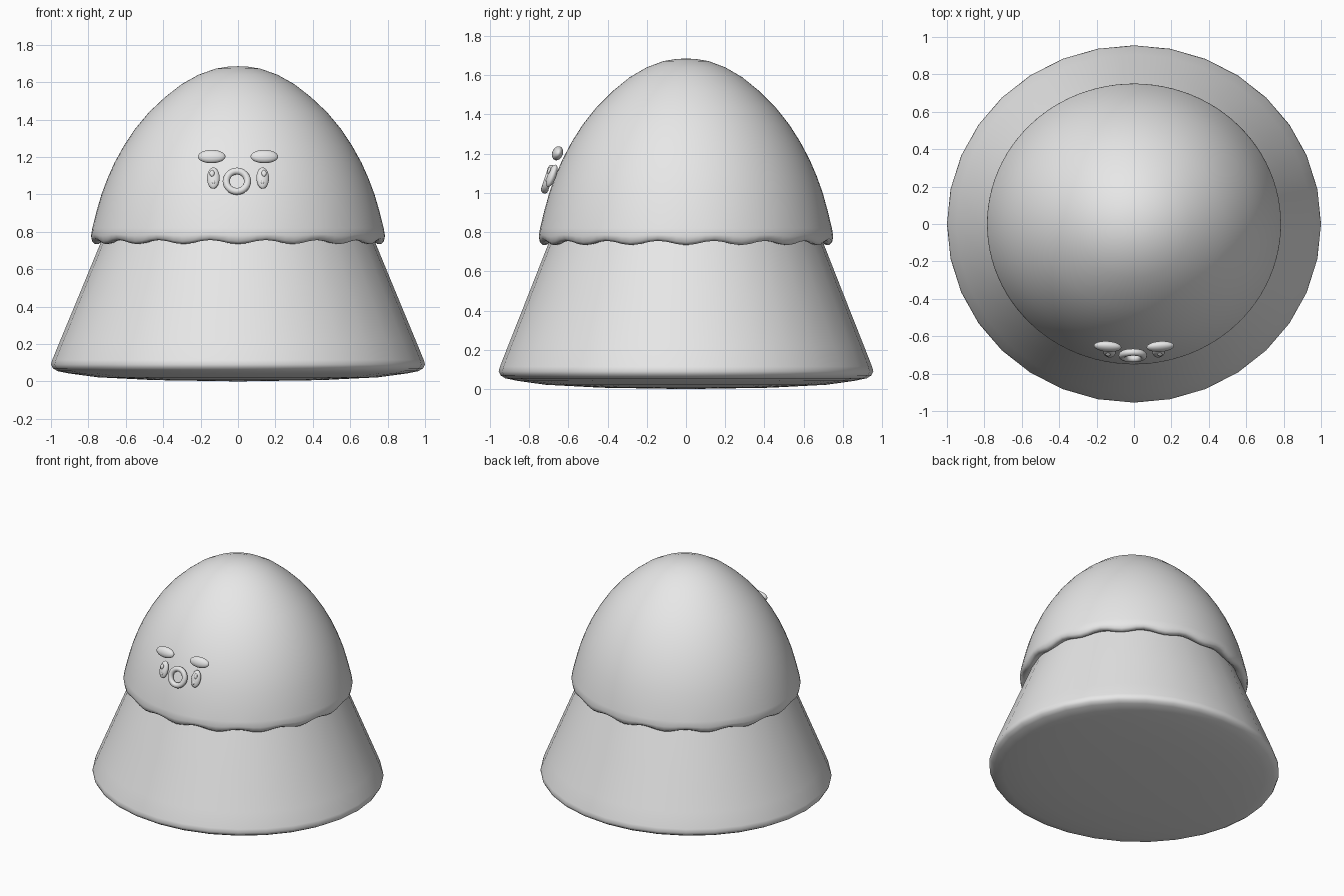
import bpy, bmesh
from math import sin, cos, pi, radians

if "Cube" in bpy.data.objects:
    bpy.data.objects.remove(bpy.data.objects["Cube"], do_unlink=True)

# One plain material for everything
clay = bpy.data.materials.new("light_grey")
clay.use_nodes = True
clay.diffuse_color = (0.8, 0.8, 0.8, 1)
clay.node_tree.nodes["Principled BSDF"].inputs["Base Color"].default_value = (0.8, 0.8, 0.8, 1)

DEPTH = 0.955  # the body is slightly shallower than wide


def finish(obj, name, angle=60):
    obj.name = name
    obj.data.materials.clear()
    obj.data.materials.append(clay)
    bpy.ops.object.select_all(action='DESELECT')
    obj.select_set(True)
    bpy.context.view_layer.objects.active = obj
    bpy.ops.object.shade_smooth_by_angle(angle=radians(angle))
    return obj


def lathe(name, profile, sides, ripple=lambda a, i: 0.0):
    """Revolve (radius, z) points; ripple lifts a ring by angle and index."""
    bm = bmesh.new()
    rings = []
    for i, (r, z) in enumerate(profile):
        if r == 0:
            rings.append([bm.verts.new((0, 0, z))] * sides)
            continue
        angles = [2 * pi * k / sides for k in range(sides)]
        rings.append([bm.verts.new((r * cos(a), r * DEPTH * sin(a), z + ripple(a, i)))
                      for a in angles])
    for low, high in zip(rings, rings[1:]):
        for k in range(sides):
            n = (k + 1) % sides
            corners = dict.fromkeys((low[k], low[n], high[n], high[k]))
            bm.faces.new(list(corners))
    bmesh.ops.recalc_face_normals(bm, faces=bm.faces)
    mesh = bpy.data.meshes.new(name)
    bm.to_mesh(mesh)
    bm.free()
    obj = bpy.data.objects.new(name, mesh)
    bpy.context.collection.objects.link(obj)
    return finish(obj, name)


def pebble(name, loc, size, rot=(0, 0, 0)):
    bpy.ops.mesh.primitive_uv_sphere_add(segments=24, ring_count=16, location=loc,
                                         rotation=[radians(d) for d in rot])
    obj = bpy.context.object
    obj.scale = size
    return finish(obj, name)


# Flared skirt with a rounded hem and gently bulging underside
lathe("skirt", [(0, 0), (0.45, 0.007), (0.75, 0.022), (0.9, 0.042), (0.965, 0.055),
                (0.99, 0.07), (1.0, 0.09), (0.993, 0.115), (0.95, 0.22),
                (0.84, 0.485), (0.735, 0.74), (0.70, 0.82), (0, 0.84)], 32)

# Domed cap with a thick scalloped lip
dome = [(0, 0.80), (0.69, 0.79), (0.725, 0.757), (0.745, 0.746), (0.765, 0.745),
        (0.78, 0.757), (0.786, 0.782), (0.779, 0.82), (0.756, 0.91), (0.73, 1.0),
        (0.698, 1.085), (0.66, 1.17), (0.61, 1.26), (0.55, 1.35), (0.475, 1.44),
        (0.39, 1.52), (0.30, 1.59), (0.21, 1.64), (0.12, 1.672), (0.05, 1.683), (0, 1.685)]
sway = {2: 0.008, 3: 0.011, 4: 0.011, 5: 0.009, 6: 0.004}
lathe("cap", dome, 96, lambda a, i: -sway.get(i, 0) * cos(16 * a))

# Brows, eyes and eye glints, mirrored left and right
for side, s in (("left", 1), ("right", -1)):
    pebble(side + "_brow", (s * 0.141, -0.655, 1.202), (0.074, 0.027, 0.037), (-22, 0, s * 4))
    pebble(side + "_eye", (s * 0.132, -0.684, 1.087), (0.034, 0.022, 0.06), (-20, s * 3, s * 8))
    pebble(side + "_upper_glint", (s * 0.139, -0.698, 1.113), (0.013, 0.008, 0.018), (-20, 0, 0))
    pebble(side + "_lower_glint", (s * 0.131, -0.709, 1.067), (0.009, 0.006, 0.011), (-20, 0, 0))

# Ring mouth leaning with the cap
bpy.ops.mesh.primitive_torus_add(location=(-0.006, -0.703, 1.07), major_radius=0.057,
                                 minor_radius=0.019, major_segments=32, minor_segments=12,
                                 rotation=(radians(72), 0, 0))
finish(bpy.context.object, "mouth")
